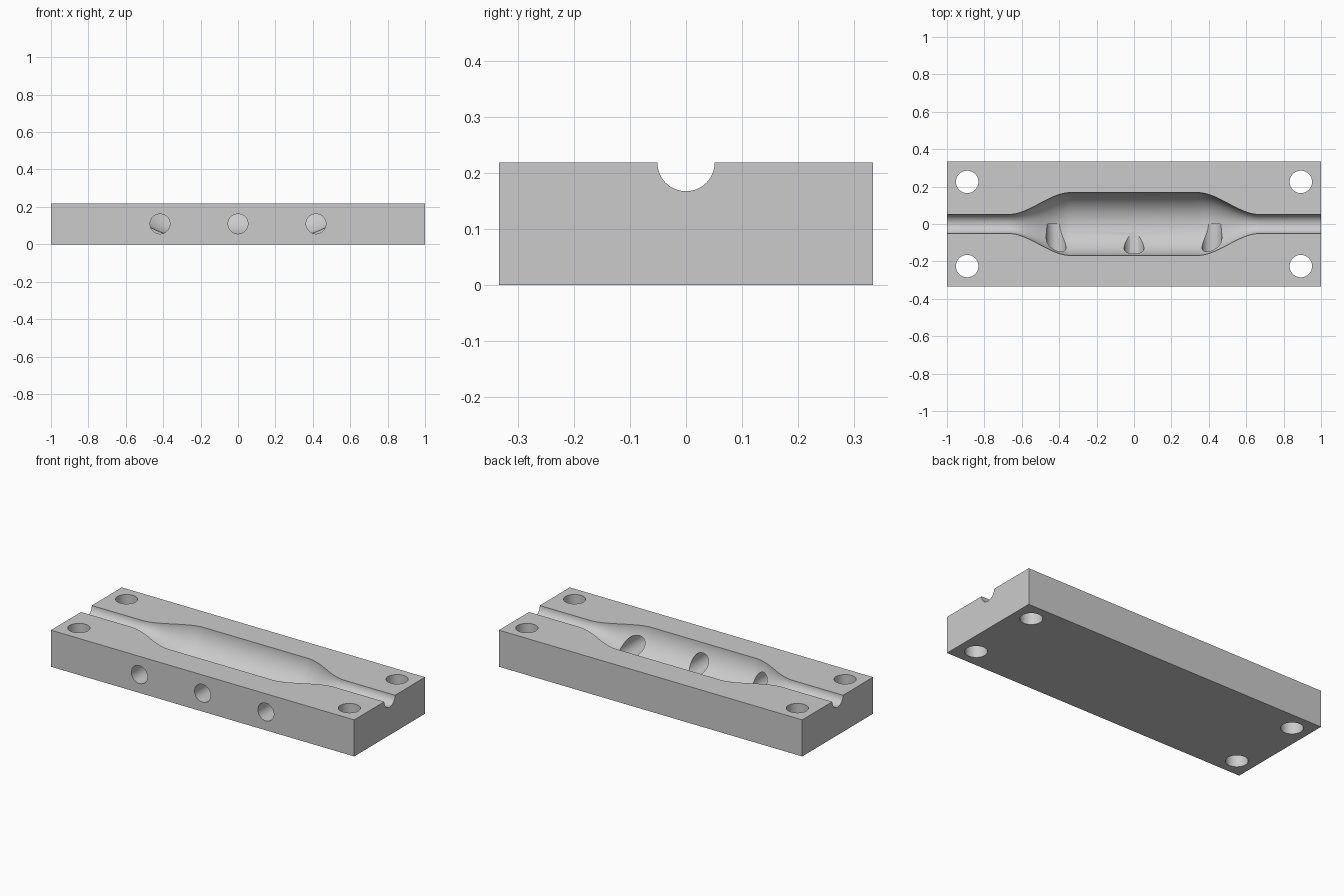
import bpy
import bmesh
import math
from mathutils import Matrix

LENGTH, WIDTH, HEIGHT = 2.0, 0.667, 0.218

cube = bpy.data.objects.get("Cube")
if cube:
    bpy.data.objects.remove(cube, do_unlink=True)


def add_object(name, bm):
    bmesh.ops.recalc_face_normals(bm, faces=bm.faces)
    mesh = bpy.data.meshes.new(name)
    bm.to_mesh(mesh)
    bm.free()
    obj = bpy.data.objects.new(name, mesh)
    bpy.context.collection.objects.link(obj)
    return obj


def cylinder_cutter(name, radius, depth, matrix):
    bm = bmesh.new()
    bmesh.ops.create_cone(bm, cap_ends=True, segments=64, radius1=radius,
                          radius2=radius, depth=depth, matrix=matrix)
    return add_object(name, bm)


def cavity_radius(x):
    # Narrow channel at the ends, smooth flare, wide chamber in the middle
    t = min(max((0.67 - abs(x)) / 0.33, 0), 1)
    return 0.051 + 0.117 * t * t * (3 - 2 * t)


def cavity_cutter(name, sides=96, steps=24):
    flare = [0.67 - 0.33 * i / steps for i in range(steps + 1)]
    half = [1.1] + flare
    stations = [-x for x in half] + half[::-1]
    bm = bmesh.new()
    rings = []
    for x in stations:
        r = cavity_radius(x)
        angles = [2 * math.pi * (k + 0.5) / sides for k in range(sides)]
        rings.append([bm.verts.new((x, r * math.cos(a), HEIGHT + r * math.sin(a)))
                      for a in angles])
    for a, b in zip(rings, rings[1:]):
        for k in range(sides):
            n = (k + 1) % sides
            bm.faces.new((a[k], a[n], b[n], b[k]))
    bm.faces.new(rings[0])
    bm.faces.new(rings[-1])
    return add_object(name, bm)


# Rectangular block
bm = bmesh.new()
bmesh.ops.create_cube(bm, size=1, matrix=Matrix.Translation((0, 0, HEIGHT / 2))
                      @ Matrix.Diagonal((LENGTH, WIDTH, HEIGHT, 1)))
block = add_object("mold_block", bm)

# Revolved cavity open at the top and at both ends
cutters = [cavity_cutter("cavity_cutter")]

# Four vertical bolt holes in the corners
for sx in (-1, 1):
    for sy in (-1, 1):
        cutters.append(cylinder_cutter("bolt_hole_cutter", 0.06, 1,
                                       Matrix.Translation((sx * 0.892, sy * 0.225, 0.1))))

# Three side ports from the front face to the centre line
for x in (-0.417, 0, 0.417):
    cutters.append(cylinder_cutter("side_port_cutter", 0.053, 0.5,
                                   Matrix.Translation((x, -0.25, HEIGHT / 2))
                                   @ Matrix.Rotation(math.pi / 2, 4, 'X')))

# Cut the block and remove the cutters
bpy.ops.object.select_all(action='DESELECT')
block.select_set(True)
bpy.context.view_layer.objects.active = block
for cutter in cutters:
    cutter.hide_render = True
    mod = block.modifiers.new("cut", 'BOOLEAN')
    mod.operation = 'DIFFERENCE'
    mod.solver = 'EXACT'
    mod.object = cutter
    bpy.ops.object.modifier_apply(modifier=mod.name)
    bpy.data.objects.remove(cutter, do_unlink=True)

# Plain grey finish
grey = bpy.data.materials.new("plain grey")
grey.use_nodes = True
colour = (0.6, 0.6, 0.6, 1)
grey.diffuse_color = colour
grey.node_tree.nodes["Principled BSDF"].inputs["Base Color"].default_value = colour
block.data.materials.clear()
block.data.materials.append(grey)
bpy.ops.object.shade_smooth_by_angle(angle=math.radians(30))
